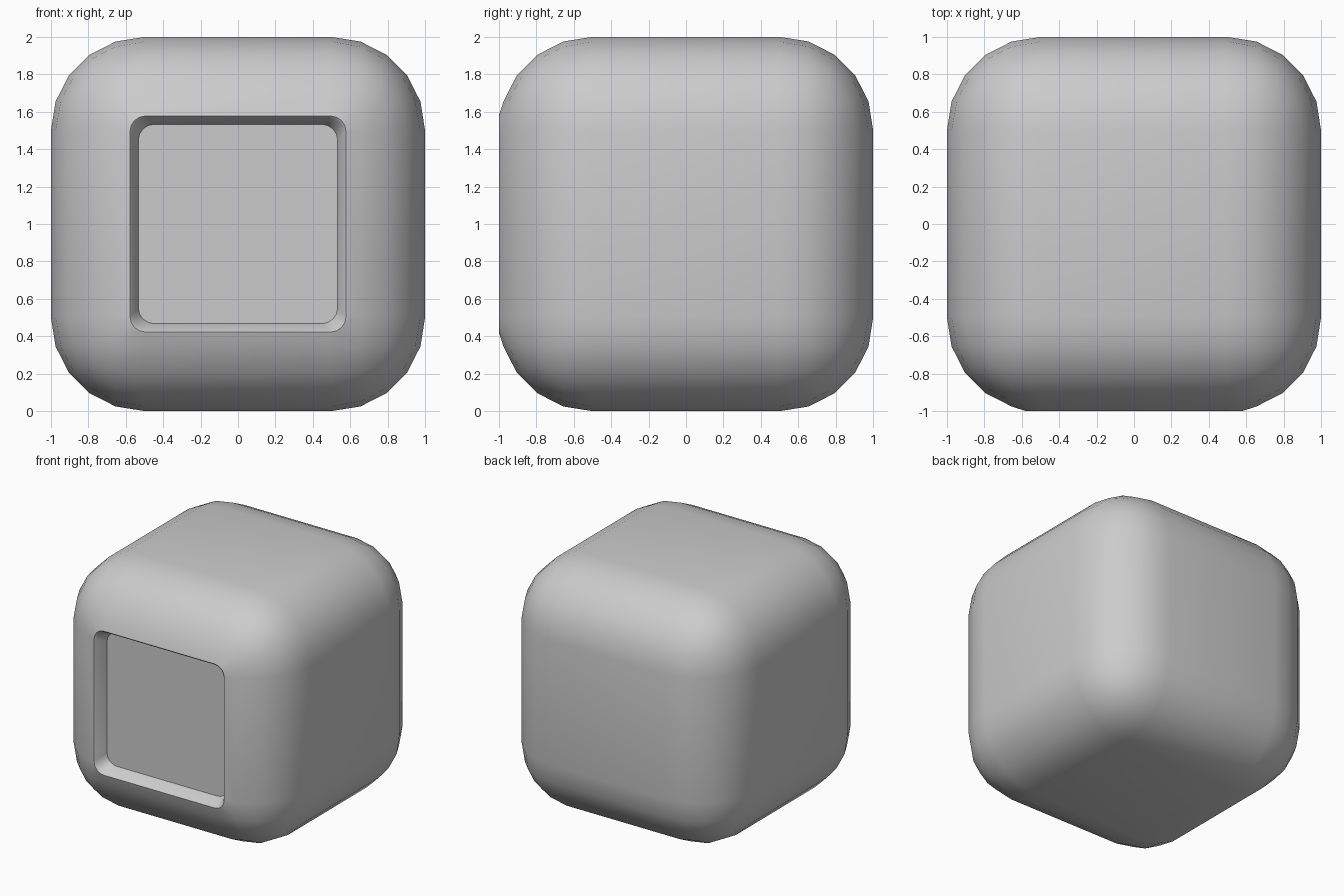
import bpy, bmesh
from math import cos, sin, pi, radians

if "Cube" in bpy.data.objects:
    bpy.data.objects.remove(bpy.data.objects["Cube"])


def rounded_square(bm, half, radius, y, steps=4):
    """Closed ring of verts facing the front, centred at z = 1."""
    ring = []
    for q in range(4):
        mid = pi / 4 + q * pi / 2
        sx, sz = (1 if cos(mid) > 0 else -1), (1 if sin(mid) > 0 else -1)
        for i in range(steps + 1):
            a = q * pi / 2 + i / steps * pi / 2
            ring.append(bm.verts.new((sx * (half - radius) + radius * cos(a), y,
                                      1 + sz * (half - radius) + radius * sin(a))))
    return ring


def ring_edges(bm, ring):
    return [bm.edges.new((ring[i - 1], ring[i])) for i in range(len(ring))]


bm = bmesh.new()

# Rounded cube shell
bmesh.ops.create_cube(bm, size=2)
bmesh.ops.translate(bm, verts=bm.verts, vec=(0, 0, 1))
bmesh.ops.bevel(bm, geom=bm.edges[:], offset=0.5, segments=5, profile=0.5,
                affect='EDGES', clamp_overlap=False)

# Open the front face
bmesh.ops.delete(bm, geom=[v for v in bm.verts if v.co.y < -0.999], context='VERTS')
opening = [e for e in bm.edges if e.is_boundary]

# Front rim, small lip, sloped recess wall
rings = [rounded_square(bm, h, r, y) for h, r, y in
         ((0.578, 0.085, -1.0), (0.567, 0.085, -0.988), (0.533, 0.085, -0.9))]
bmesh.ops.bridge_loops(bm, edges=opening + ring_edges(bm, rings[0]))
for a, b in zip(rings, rings[1:]):
    n = len(a)
    for i in range(n):
        bm.faces.new((a[i - 1], a[i], b[i], b[i - 1]))

# Recess floor
bm.faces.new(rings[-1])
bmesh.ops.recalc_face_normals(bm, faces=bm.faces)

mesh = bpy.data.meshes.new("rounded_cube_body")
bm.to_mesh(mesh)
bm.free()
body = bpy.data.objects.new("rounded_cube_body", mesh)
bpy.context.collection.objects.link(body)
bpy.context.view_layer.objects.active = body
body.select_set(True)
bpy.ops.object.shade_smooth_by_angle(angle=radians(30))
